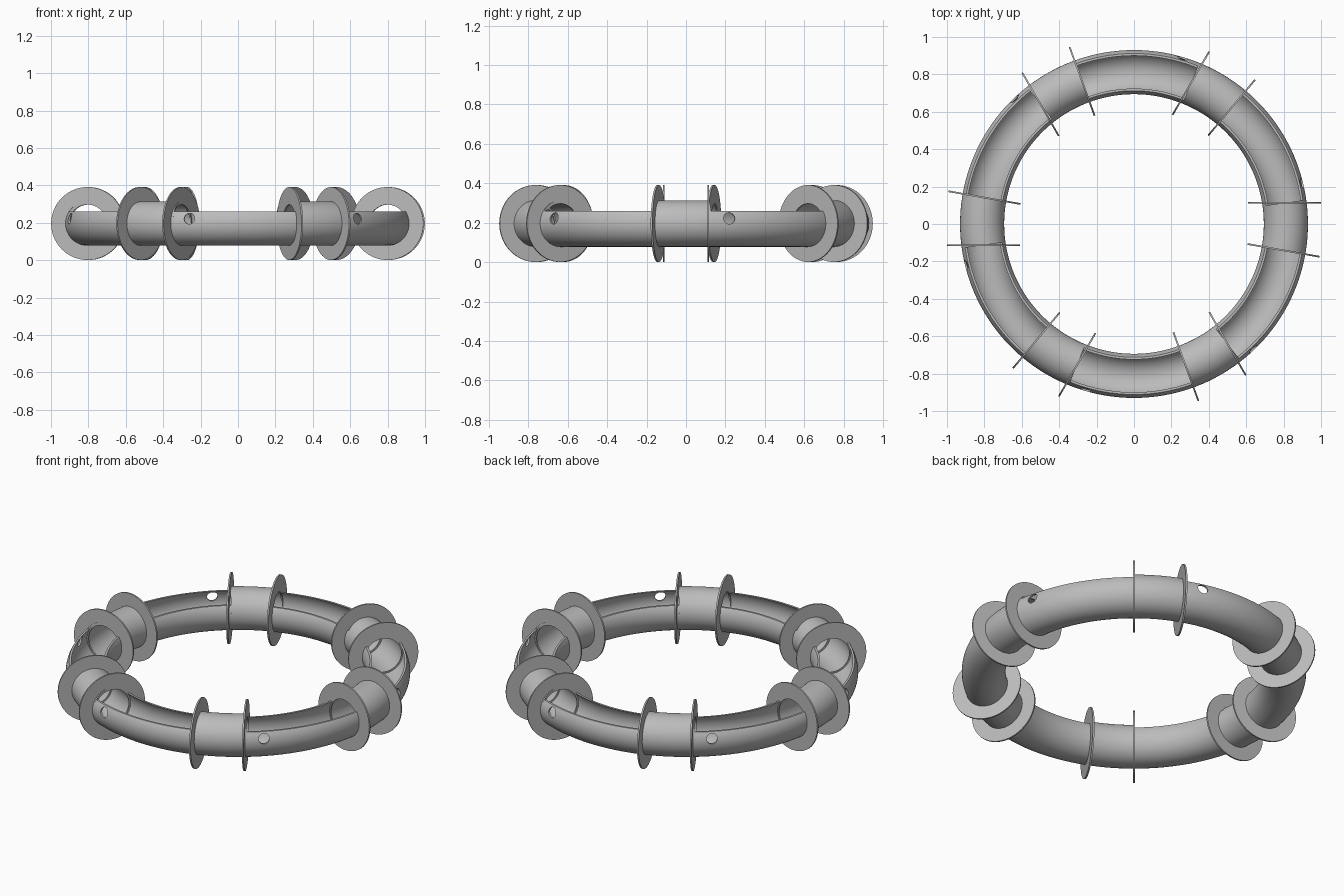
import bpy, bmesh
from math import sin, cos, asin, pi, radians
from mathutils import Matrix, Vector

cube = bpy.data.objects.get("Cube")
if cube:
    bpy.data.objects.remove(cube)

RING = 0.812         # radius of the ring's centre line
MID = 0.196          # height of the centre line
PIPE, BORE = 0.118, 0.108
RIM = 0.063          # height of the open rim above the centre line
FLANGE, FLANGE_HOLE, FLANGE_THICK = 0.195, 0.101, 0.009
START, END = -10, 8  # closed pipe span within each 60 degree module

grey = bpy.data.materials.new("plain_grey")
grey.use_nodes = True
grey.diffuse_color = (0.5, 0.5, 0.5, 1)
grey.node_tree.nodes["Principled BSDF"].inputs["Base Color"].default_value = (0.5, 0.5, 0.5, 1)


def arc(radius, start, end, steps):
    return [Vector((radius * cos(start + (end - start) * i / steps), 0,
                    radius * sin(start + (end - start) * i / steps)))
            for i in range(steps + 1)]


def frame(degrees):
    """Cross-section frame on the ring: x points outward, y along the ring."""
    turn = Matrix.Rotation(radians(degrees), 4, "Z")
    return turn @ Matrix.Translation((RING, 0, MID))


def finish(obj):
    bpy.ops.object.select_all(action="DESELECT")
    obj.select_set(True)
    bpy.context.view_layer.objects.active = obj
    bpy.ops.object.shade_smooth_by_angle(angle=radians(35))


def sweep(name, frames, outer, inner, closed):
    """Sweep a walled section through the frames, open or closed around."""
    bm = bmesh.new()
    if closed:
        outer, inner = outer[:-1], inner[:-1]
    n = len(outer)
    rows = [([bm.verts.new(f @ p) for p in outer],
             [bm.verts.new(f @ p) for p in inner]) for f in frames]
    for i in range(n if closed else n - 1):
        j = (i + 1) % n
        for (o, k), (o2, k2) in zip(rows, rows[1:]):
            bm.faces.new((o[i], o[j], o2[j], o2[i]))
            bm.faces.new((k[i], k2[i], k2[j], k[j]))
        for o, k in (rows[0], rows[-1]):
            bm.faces.new((o[i], k[i], k[j], o[j]))
    if not closed:
        for (o, k), (o2, k2) in zip(rows, rows[1:]):
            for e in (0, -1):
                bm.faces.new((o[e], o2[e], k2[e], k[e]))
    bmesh.ops.recalc_face_normals(bm, faces=bm.faces)
    mesh = bpy.data.meshes.new(name)
    bm.to_mesh(mesh)
    bm.free()
    mesh.materials.append(grey)
    obj = bpy.data.objects.new(name, mesh)
    bpy.context.collection.objects.link(obj)
    finish(obj)
    return obj


def drill(obj, degrees):
    """Cut the small round drain hole through the outer wall."""
    place = frame(degrees) @ Matrix.Translation((PIPE, 0, 0.026))
    bm = bmesh.new()
    bmesh.ops.create_cone(bm, cap_ends=True, segments=32, radius1=0.029,
                          radius2=0.029, depth=0.12,
                          matrix=place @ Matrix.Rotation(pi / 2, 4, "Y"))
    mesh = bpy.data.meshes.new("hole_cutter")
    bm.to_mesh(mesh)
    bm.free()
    mesh.materials.append(grey)
    cutter = bpy.data.objects.new("hole_cutter", mesh)
    cutter.hide_render = True
    bpy.context.collection.objects.link(cutter)
    cut = obj.modifiers.new("drain_hole", "BOOLEAN")
    cut.operation, cut.solver, cut.object = "DIFFERENCE", "EXACT", cutter
    bpy.context.view_layer.objects.active = obj
    bpy.ops.object.modifier_apply(modifier=cut.name)
    bpy.data.objects.remove(cutter)
    finish(obj)


def flange(name, position, facing):
    """Thin washer on the ring at one angle, turned to face another."""
    centre = Matrix.Translation(frame(position).translation)
    turn = Matrix.Rotation(radians(facing), 4, "Z")
    ends = [centre @ turn @ Matrix.Translation((0, s * FLANGE_THICK / 2, 0)) for s in (-1, 1)]
    sweep(name, ends, arc(FLANGE, 0, 2 * pi, 64), arc(FLANGE_HOLE, 0, 2 * pi, 64), True)


def stations(start, end, steps):
    return [frame(start + (end - start) * i / steps) for i in range(steps + 1)]


def trough_arc(radius):
    lip = asin(RIM / radius)
    return arc(radius, -pi - lip, lip, 40)


# Six modules: a closed pipe, two flanges and an open trough with a hole
for m in range(6):
    base = 60 * m
    sweep(f"closed_pipe_{m + 1}", stations(base + START, base + END, 10),
          arc(PIPE, 0, 2 * pi, 64), arc(BORE, 0, 2 * pi, 64), True)
    flange(f"square_flange_{m + 1}", base + START, base + START)
    flange(f"tilted_flange_{m + 1}", base + END, base)
    trough = sweep(f"open_trough_{m + 1}", stations(base + END, base + 60 + START, 24),
                   trough_arc(PIPE), trough_arc(BORE), False)
    drill(trough, base + 13.7)
